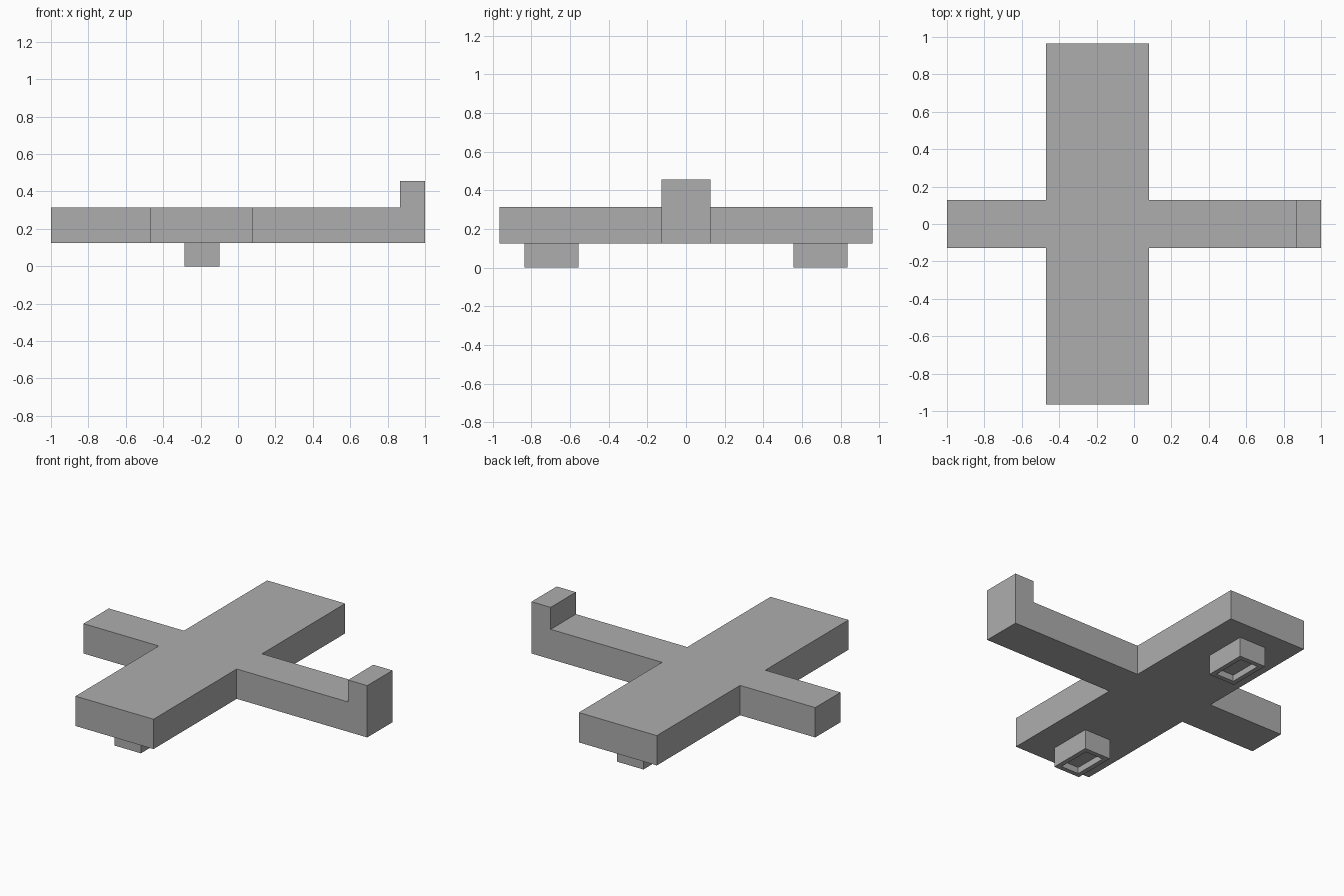
import bpy, bmesh
from mathutils import Vector

if "Cube" in bpy.data.objects:
    bpy.data.objects.remove(bpy.data.objects["Cube"])

grey = bpy.data.materials.new("plain grey")
grey.diffuse_color = (0.42, 0.42, 0.42, 1)
grey.use_nodes = True
grey.node_tree.nodes["Principled BSDF"].inputs["Base Color"].default_value = grey.diffuse_color


def finish(name, bm):
    bmesh.ops.recalc_face_normals(bm, faces=bm.faces[:])
    mesh = bpy.data.meshes.new(name)
    bm.to_mesh(mesh)
    bm.free()
    mesh.materials.append(grey)
    obj = bpy.data.objects.new(name, mesh)
    bpy.context.collection.objects.link(obj)
    return obj


def extrude(bm, face, offset):
    """Push a face out along an offset and return the new cap."""
    new = bmesh.ops.extrude_face_region(bm, geom=[face])["geom"]
    bmesh.ops.translate(bm, vec=offset,
                        verts=[v for v in new if isinstance(v, bmesh.types.BMVert)])
    if face.is_valid:
        bm.faces.remove(face)
    return next(f for f in new if isinstance(f, bmesh.types.BMFace))


# Body: cross-shaped plan of wings and fuselage, extruded upwards
W0, W1, SPAN = -0.47, 0.08, 0.965
HALF, Z0, Z1 = 0.127, 0.125, 0.315
FIN = 0.865
plan = [(W0, -SPAN), (W1, -SPAN), (W1, -HALF), (1, -HALF),
        (1, HALF), (W1, HALF), (W1, SPAN), (W0, SPAN),
        (W0, HALF), (-1, HALF), (-1, -HALF), (W0, -HALF)]
bm = bmesh.new()
base = bm.faces.new([bm.verts.new((x, y, Z0)) for x, y in plan])
top = bmesh.ops.extrude_face_region(bm, geom=[base])["geom"]
bmesh.ops.translate(bm, vec=(0, 0, Z1 - Z0),
                    verts=[v for v in top if isinstance(v, bmesh.types.BMVert)])
# Tail fin: the end of the fuselage top, cut off and raised
roof = [f for f in bm.faces if all(v.co.z > Z1 - 0.01 for v in f.verts)]
edges = {e for f in roof for e in f.edges}
bmesh.ops.bisect_plane(bm, geom=roof + list(edges) + [v for f in roof for v in f.verts],
                       plane_co=(FIN, 0, 0), plane_no=(1, 0, 0))
tail = next(f for f in bm.faces
            if all(v.co.z > Z1 - 0.01 and v.co.x > FIN - 0.01 for v in f.verts))
extrude(bm, tail, Vector((0, 0, 0.455 - Z1)))
finish("wings_and_fuselage", bm)

# Engine pods: boxes under the wings with a recessed slot underneath
for side, name in ((-1, "front_engine_pod"), (1, "back_engine_pod")):
    bm = bmesh.new()
    y0, y1 = sorted((side * 0.557, side * 0.835))
    cap = bm.faces.new([bm.verts.new((x, y, Z0)) for x, y in
                        ((-0.285, y0), (-0.10, y0), (-0.10, y1), (-0.285, y1))])
    cap = extrude(bm, cap, Vector((0, 0, -Z0)))
    bmesh.ops.inset_region(bm, faces=[cap], thickness=0.042)
    extrude(bm, cap, Vector((0, 0, 0.04)))
    finish(name, bm)
